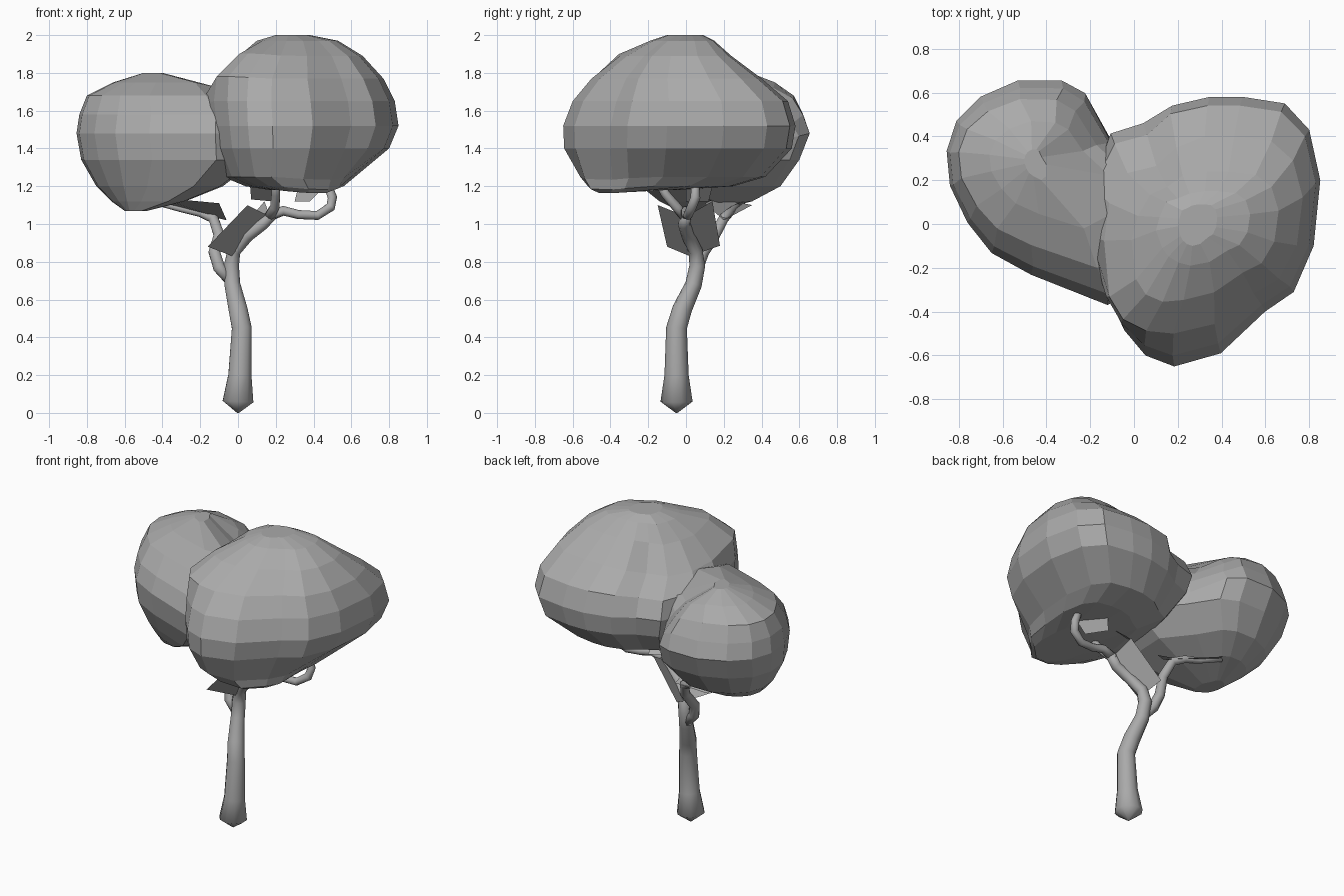
import bpy
import bmesh
from mathutils import Vector
from math import cos, sin, pi

cube = bpy.data.objects.get("Cube")
if cube:
    bpy.data.objects.remove(cube, do_unlink=True)

# One plain grey for the whole tree
grey = bpy.data.materials.new("plain grey")
grey.use_nodes = True
grey.diffuse_color = (0.4, 0.4, 0.4, 1)
grey.node_tree.nodes["Principled BSDF"].inputs["Base Color"].default_value = grey.diffuse_color


def finish(name, bm, smooth=False):
    bmesh.ops.recalc_face_normals(bm, faces=bm.faces)
    mesh = bpy.data.meshes.new(name)
    bm.to_mesh(mesh)
    bm.free()
    mesh.materials.append(grey)
    for poly in mesh.polygons:
        poly.use_smooth = smooth
    obj = bpy.data.objects.new(name, mesh)
    bpy.context.collection.objects.link(obj)
    return obj


def loft(bm, rings):
    """Skin a list of equally long point rings and cap both ends."""
    loops = [[bm.verts.new(p) for p in ring] for ring in rings]
    for low, high in zip(loops, loops[1:]):
        for i in range(len(low)):
            j = (i + 1) % len(low)
            bm.faces.new((low[i], low[j], high[j], high[i]))
    bm.faces.new(loops[0][::-1])
    bm.faces.new(loops[-1])


def crown(name, outline, levels, pulls):
    """Stack the plan outline, fitted at each height to its x and y span,
    then drag soft regions (centre, offset, radius) to make it uneven."""
    xs, ys = zip(*outline)
    x0, y0 = min(xs), min(ys)
    w, d = max(xs) - x0, max(ys) - y0
    rings = [[(xl + (x - x0) / w * (xr - xl), yl + (y - y0) / d * (yr - yl), z)
              for x, y in outline] for z, xl, xr, yl, yr in levels]
    bm = bmesh.new()
    loft(bm, rings)
    for centre, offset, radius in pulls:
        for v in bm.verts:
            weight = max(0, 1 - ((v.co - Vector(centre)).length / radius) ** 2)
            v.co += weight * Vector(offset)
    return finish(name, bm)


def limb(name, path, sides=10):
    """Round tube through (x, y, z, radius) points."""
    pts = [Vector(p[:3]) for p in path]
    rings = []
    for i, p in enumerate(pts):
        tangent = (pts[min(i + 1, len(pts) - 1)] - pts[max(i - 1, 0)]).normalized()
        u = tangent.cross(Vector((0.3, 1, 0.1))).normalized()
        v = tangent.cross(u)
        rings.append([p + path[i][3] * (cos(a) * u + sin(a) * v)
                      for a in (2 * pi * k / sides for k in range(sides))])
    bm = bmesh.new()
    loft(bm, rings)
    return finish(name, bm, True)


def card(name, *edges):
    """Thin leaf sheet skinned across a row of two-point edges."""
    bm = bmesh.new()
    pairs = [[bm.verts.new(p) for p in edge] for edge in edges]
    for (a, b), (c, d) in zip(pairs, pairs[1:]):
        bm.faces.new((a, b, d, c))
    return finish(name, bm)


# Large foliage mass: plan outline, then (z, x span, y span)
crown("large_foliage",
      [(-.19, -.07), (-.12, -.36), (-.05, -.5), (.06, -.6), (.19, -.65), (.4, -.59),
       (.6, -.4), (.73, -.31), (.82, -.1), (.85, .2), (.8, .43), (.69, .55),
       (.5, .58), (.35, .58), (.18, .54), (.05, .46), (-.08, .4), (-.15, .15)],
      [(1.18, .17, .46, -.45, -.05), (1.2, .04, .56, -.51, .25), (1.25, -.08, .62, -.56, .42),
       (1.4, -.17, .8, -.645, .56), (1.52, -.2, .85, -.65, .58), (1.65, -.2, .83, -.6, .54),
       (1.77, -.16, .77, -.5, .4), (1.89, -.02, .66, -.34, .24),
       (1.97, .1, .53, -.19, .15), (2.0, .2, .38, -.1, .09)],
      [((0, -.3, 1.85), (-.02, -.06, .015), .25),
       ((-.12, -.42, 1.5), (.02, .02, 0), .2),
       ((-.14, .02, 1.8), (.03, 0, -.04), .22),
       ((-.13, .18, 1.55), (-.04, .03, 0), .3),
       ((.45, -.45, 1.18), (.05, -.04, -.02), .25),
       ((0, .3, 1.78), (.05, -.05, -.05), .25)])

# Small foliage mass, running into the large one
crown("small_foliage",
      [(.1, .15), (-.1, .4), (-.22, .6), (-.33, .655), (-.53, .655), (-.7, .58),
       (-.81, .47), (-.855, .33), (-.84, .17), (-.76, 0), (-.65, -.14),
       (-.47, -.24), (-.12, -.38), (.08, -.25)],
      [(1.07, -.6, -.48, -.04, .16), (1.12, -.67, -.28, -.14, .35),
       (1.2, -.75, -.08, -.24, .5), (1.34, -.83, .1, -.35, .6),
       (1.48, -.855, .1, -.37, .655), (1.58, -.84, .1, -.32, .62),
       (1.68, -.8, .02, -.2, .57), (1.75, -.66, -.1, -.02, .47),
       (1.8, -.5, -.4, .2, .34)],
      [((-.14, .4, 1.65), (-.02, -.02, -.09), .3),
       ((-.12, .2, 1.7), (0, 0, -.06), .22)])

# Trunk with a flared, pointed foot
limb("trunk", [(0, -.05, 0, .005), (0, -.05, .06, .085), (.01, -.05, .2, .064),
               (.02, -.05, .45, .055), (0, -.02, .55, .052), (-.03, .04, .68, .044),
               (-.035, .06, .78, .042), (-.02, .05, .86, .037), (.05, .01, .94, .035),
               (.13, -.01, 1.0, .033), (.18, 0, 1.05, .03)])

# Branches reaching into the foliage
limb("right_branch", [(-.04, .05, .7, .03), (-.1, .06, .77, .034), (-.125, .09, .85, .032),
                      (-.1, .15, .94, .03), (-.13, .2, 1.03, .028), (-.2, .23, 1.06, .023),
                      (-.3, .25, 1.08, .018), (-.43, .3, 1.11, .012)])
limb("left_branch", [(.16, 0, 1.04, .028), (.24, 0, 1.07, .026), (.32, 0, 1.05, .024),
                     (.42, .01, 1.045, .024), (.49, .03, 1.09, .026),
                     (.5, .05, 1.14, .026), (.46, .05, 1.25, .02)])
limb("front_branch", [(.16, 0, 1.03, .028), (.195, -.05, 1.09, .026),
                      (.2, -.11, 1.16, .024), (.2, -.16, 1.25, .02)])

# Leaf sheets below the foliage, the first folded along the trunk
card("trunk_leaf_sheet", [(-.16, -.1, .88), (.05, -.15, 1.1)],
     [(-.03, .02, .83), (.17, 0, 1.04)], [(-.06, .18, .885), (.14, .14, 1.12)])
card("middle_leaf_sheet", [(.06, -.05, 1.25), (.2, -.02, 1.25)], [(.07, .1, 1.13), (.18, .14, 1.12)])
card("left_leaf_sheet", [(.3, .12, 1.12), (.38, 0, 1.12)], [(.32, .14, 1.2), (.46, 0, 1.2)])
card("right_leaf_sheet", [(-.42, .16, 1.14), (-.1, .1, 1.11)], [(-.4, .35, 1.1), (-.06, .2, 1.02)])
